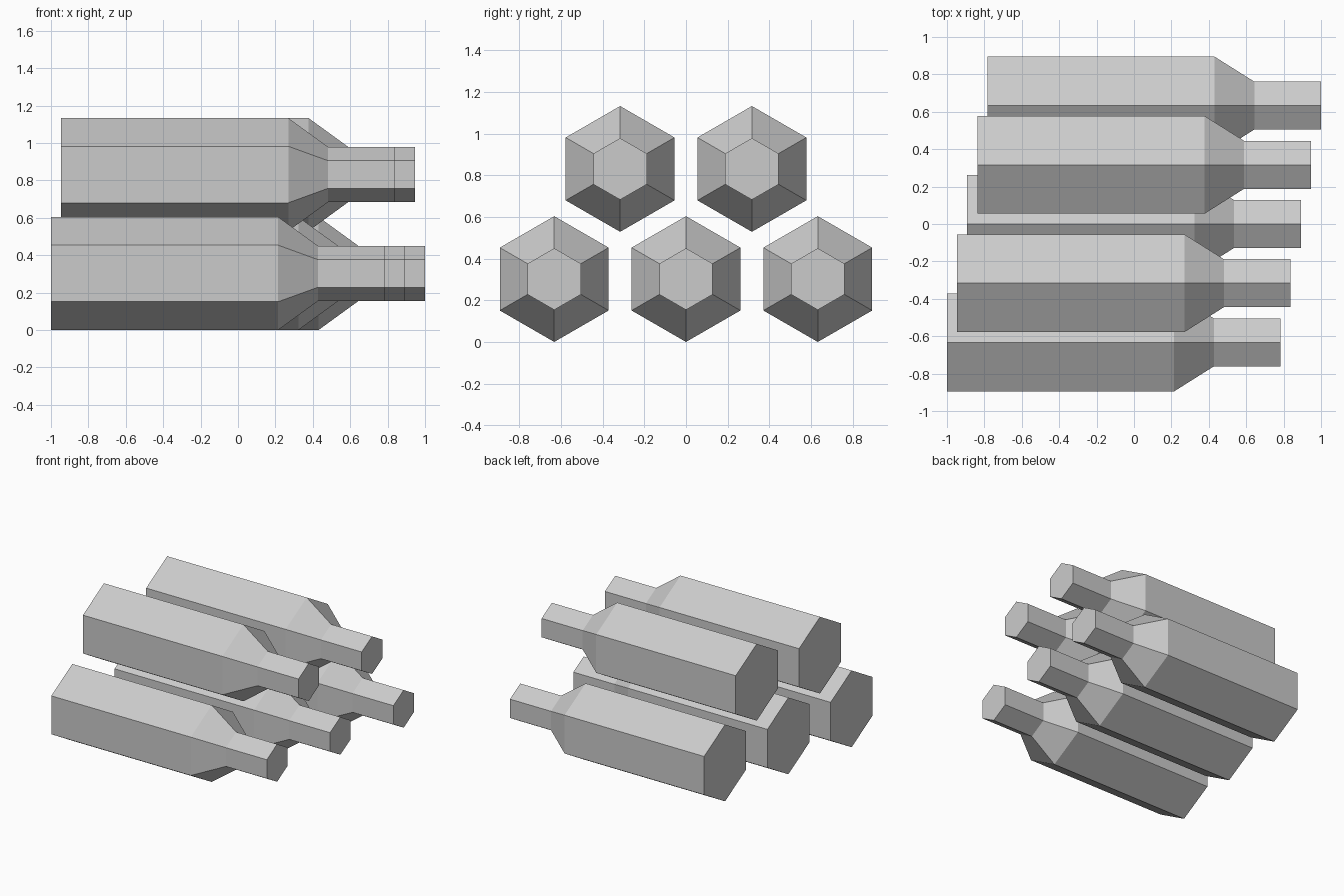
import bpy
import bmesh
import math

cube = bpy.data.objects.get("Cube")
if cube:
    bpy.data.objects.remove(cube, do_unlink=True)

# One plain grey for everything
grey = bpy.data.materials.new("light grey")
grey.use_nodes = True
colour = (0.6, 0.6, 0.6, 1)
grey.diffuse_color = colour
grey.node_tree.nodes["Principled BSDF"].inputs["Base Color"].default_value = colour

SIDES = 6
BODY_R, NECK_R = 0.302, 0.148
# Bottle profile: distance along x from the base, radius
PROFILE = [(0, BODY_R), (1.215, BODY_R), (1.427, NECK_R), (1.784, NECK_R)]


def bottle_mesh():
    """Six-sided bottle lying along +x, with a point of the hexagon upward."""
    bm = bmesh.new()
    rings = []
    for x, r in PROFILE:
        angles = [math.tau * i / SIDES for i in range(SIDES)]
        rings.append([bm.verts.new((x, r * math.sin(a), r * math.cos(a))) for a in angles])
    for a, b in zip(rings, rings[1:]):
        for i in range(SIDES):
            j = (i + 1) % SIDES
            bm.faces.new((a[i], a[j], b[j], b[i]))
    bm.faces.new(rings[0])
    bm.faces.new(rings[-1])
    bmesh.ops.recalc_face_normals(bm, faces=bm.faces)
    mesh = bpy.data.meshes.new("bottle")
    bm.to_mesh(mesh)
    bm.free()
    mesh.materials.append(grey)
    return mesh


# Stack of five bottles: even steps lie below, odd steps on top,
# each one slid a little further along x
mesh = bottle_mesh()
for step in range(5):
    upper = step % 2
    row = "upper" if upper else "lower"
    bottle = bpy.data.objects.new(f"{row}_bottle_{step // 2 + 1}", mesh)
    bottle.location = (-1 + 0.054 * step, 0.3165 * (step - 2), BODY_R + 0.529 * upper)
    bpy.context.collection.objects.link(bottle)
